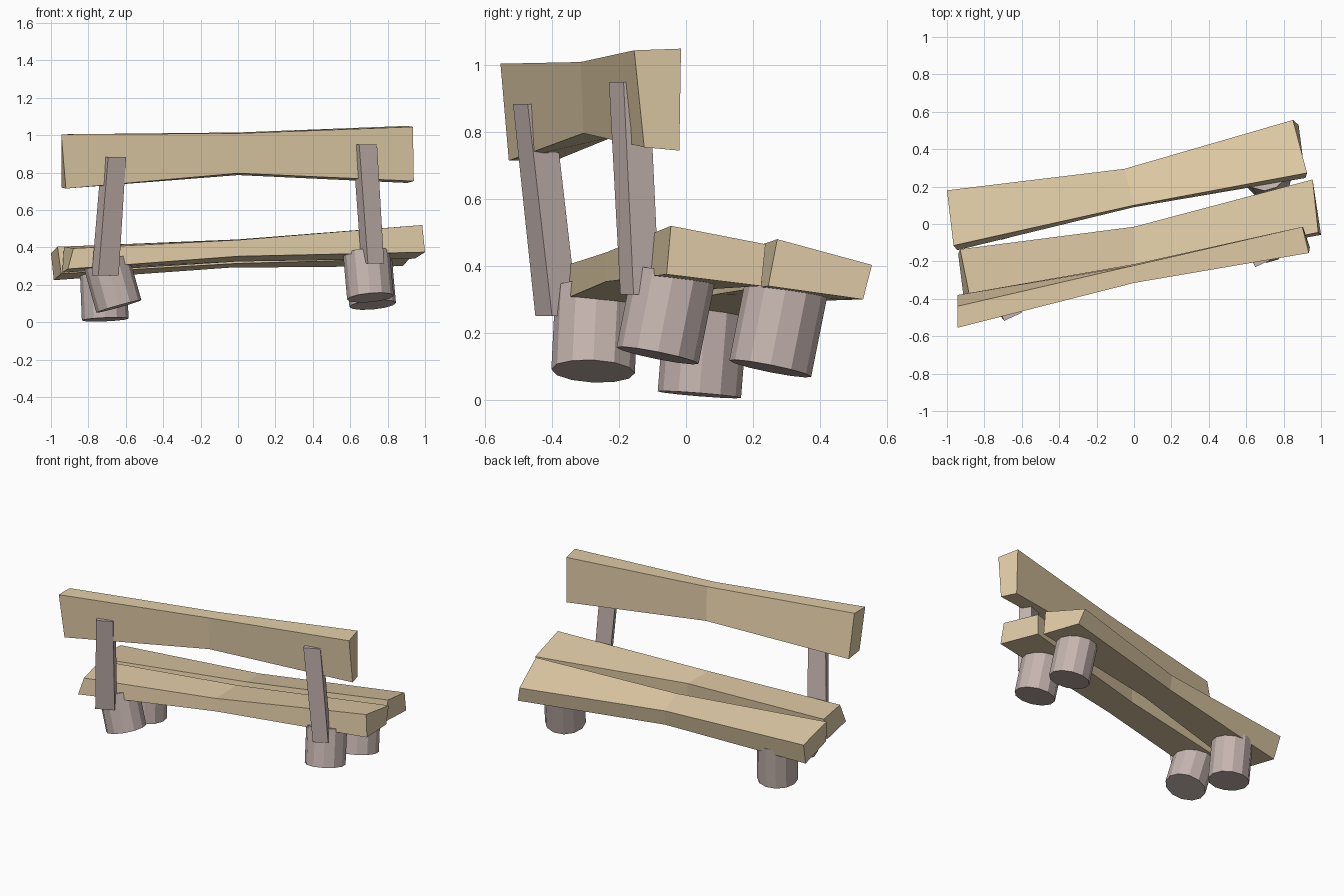
import bpy, math
from mathutils import Vector

if "Cube" in bpy.data.objects:
    bpy.data.objects.remove(bpy.data.objects["Cube"])


def material(name, color):
    m = bpy.data.materials.new(name)
    m.diffuse_color = color
    m.use_nodes = True
    m.node_tree.nodes["Principled BSDF"].inputs["Base Color"].default_value = m.diffuse_color
    return m


plank_mat = material("light wood", (0.76, 0.61, 0.39, 1))
log_mat = material("dark wood", (0.56, 0.46, 0.43, 1))


def loft(name, rings, mat):
    """Skin a list of matching closed rings and cap both ends."""
    n = len(rings[0])
    verts = [tuple(p) for r in rings for p in r]
    faces = [tuple(range(n))[::-1]]
    for k in range(len(rings) - 1):
        for i in range(n):
            j = (i + 1) % n
            faces.append((k * n + i, k * n + j, (k + 1) * n + j, (k + 1) * n + i))
    faces.append(tuple(range((len(rings) - 1) * n, len(rings) * n)))
    mesh = bpy.data.meshes.new(name)
    mesh.from_pydata(verts, [], faces)
    mesh.update()
    mesh.materials.append(mat)
    ob = bpy.data.objects.new(name, mesh)
    bpy.context.collection.objects.link(ob)
    return ob


# Planks: left, middle and right sections
# corner order: lower -y, lower +y, upper +y, upper -y
loft("backrest", [
    [(-.92, -.53, .715), (-.945, -.38, .72), (-.945, -.44, 1.005), (-.945, -.555, 1.005)],
    [(0, -.307, .797), (0, -.215, .787), (0, -.222, 1.015), (0, -.315, 1.01)],
    [(.94, -.125, .755), (.905, -.02, .745), (.90, -.015, 1.05), (.935, -.155, 1.045)],
], plank_mat)
loft("inner_seat_plank", [
    [(-.91, -.40, .285), (-.94, -.16, .265), (-.93, -.135, .405), (-.88, -.38, .395)],
    [(0, -.24, .353), (0, -.02, .325), (0, -.015, .443), (0, -.24, .44)],
    [(1.0, -.058, .375), (.945, .225, .34), (.955, .238, .465), (.985, -.045, .52)],
], plank_mat)
loft("outer_seat_plank", [
    [(-.945, -.14, .26), (-.985, .135, .225), (-1.0, .18, .37), (-.965, -.115, .405)],
    [(0, .09, .315), (-.045, .285, .292), (-.05, .295, .39), (0, .10, .42)],
    [(.917, .246, .34), (.88, .53, .30), (.85, .556, .403), (.925, .273, .48)],
], plank_mat)


# Leaning posts carrying the backrest
def post(name, low, high, w_low, w_high, depth, angle):
    rings = []
    for (cx, cy, cz), w in ((low, w_low), (high, w_high)):
        c, s = math.cos(angle), math.sin(angle)
        rings.append([(cx + c * a * w / 2 - s * b * depth / 2,
                       cy + s * a * w / 2 + c * b * depth / 2, cz)
                      for a, b in ((-1, -1), (1, -1), (1, 1), (-1, 1))])
    loft(name, rings, log_mat)


post("left_post", (-.71, -.387, .25), (-.664, -.457, .885), .12, .105, .085, .43)
post("right_post", (.72, -.138, .315), (.678, -.17, .95), .095, .105, .085, .43)


# Tilted log legs
def leg(name, foot, lean, length, radius=.125, sides=12):
    foot = Vector(foot)
    axis = Vector((lean[0], lean[1], 1)).normalized()
    q = Vector((0, 0, 1)).rotation_difference(axis)
    circle = [q @ Vector((radius * math.cos(math.tau * i / sides),
                          radius * math.sin(math.tau * i / sides), 0)) for i in range(sides)]
    loft(name, [[foot + p for p in circle],
                [foot + p + axis * length for p in circle]], log_mat)


leg("left_outer_leg", (-.71, .04, .015), (-.04, .08), .27)
leg("left_inner_leg", (-.637, -.278, .085), (-.28, .05), .25)
leg("right_inner_leg", (.708, -.085, .132), (-.09, .2), .245)
leg("right_outer_leg", (.72, .252, .093), (-.09, .2), .25)
